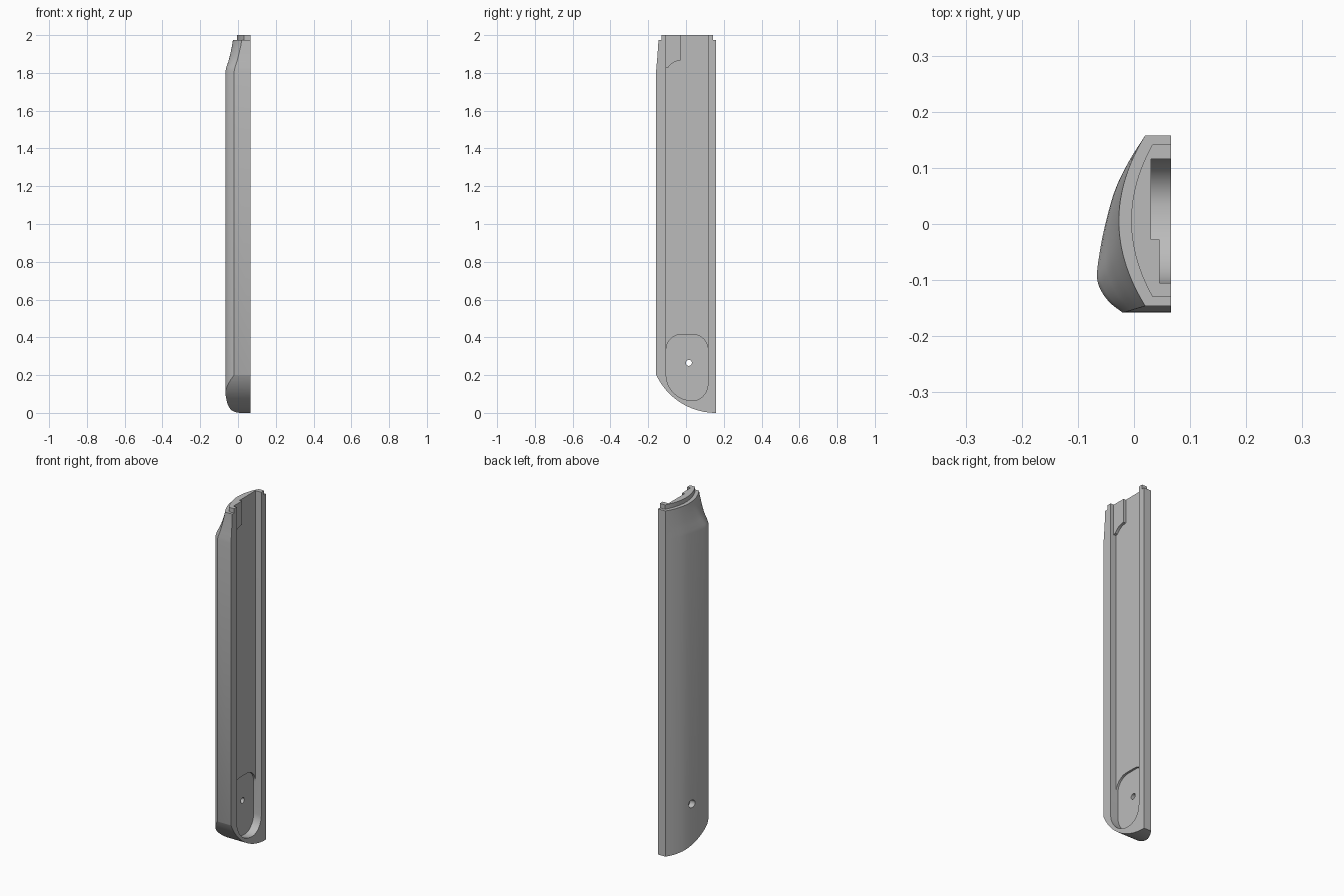
import bpy, bmesh, math
from mathutils import Vector

if "Cube" in bpy.data.objects:
    bpy.data.objects.remove(bpy.data.objects["Cube"], do_unlink=True)

grey = bpy.data.materials.new("plain grey")
grey.use_nodes = True
colour = (0.5, 0.5, 0.5, 1)
grey.diffuse_color = colour
grey.node_tree.nodes["Principled BSDF"].inputs["Base Color"].default_value = colour

FLAT = 0.066          # x of the flat mating face
BACK, FRONT = 0.158, -0.158


def loft(name, rings):
    """Skin closed rings of equal length and cap both ends."""
    bm = bmesh.new()
    loops = [[bm.verts.new(p) for p in ring] for ring in rings]
    n = len(loops[0])
    for a, b in zip(loops, loops[1:]):
        for i in range(n):
            j = (i + 1) % n
            bm.faces.new((a[i], a[j], b[j], b[i]))
    bm.faces.new(loops[0][::-1])
    bm.faces.new(loops[-1])
    bmesh.ops.recalc_face_normals(bm, faces=bm.faces)
    mesh = bpy.data.meshes.new(name)
    bm.to_mesh(mesh)
    bm.free()
    obj = bpy.data.objects.new(name, mesh)
    bpy.context.collection.objects.link(obj)
    mesh.materials.append(grey)
    return obj


def prism_x(name, outline, x0, x1):
    """Extrude a (y, z) outline along x."""
    return loft(name, [[(x, y, z) for y, z in outline] for x in (x0, x1)])


def arc(cy, cz, ry, rz, start, end, n=12):
    angles = [math.radians(start + (end - start) * i / n) for i in range(n + 1)]
    return [(cy + ry * math.cos(a), cz + rz * math.sin(a)) for a in angles]


def combine(target, tool, operation):
    """Apply one boolean and discard the tool."""
    tool.hide_render = True
    mod = target.modifiers.new(operation, 'BOOLEAN')
    mod.operation, mod.object, mod.solver = operation, tool, 'EXACT'
    bpy.context.view_layer.update()
    deps = bpy.context.evaluated_depsgraph_get()
    mesh = bpy.data.meshes.new_from_object(target.evaluated_get(deps))
    target.modifiers.clear()
    target.data = mesh
    bpy.data.objects.remove(tool, do_unlink=True)


def spline(pts, steps=5):
    """Catmull-Rom curve through the points."""
    pts = [Vector(p) for p in pts]
    ext = [2 * pts[0] - pts[1]] + pts + [2 * pts[-1] - pts[-2]]
    out = []
    for a, b, c, d in zip(ext, ext[1:], ext[2:], ext[3:]):
        for k in range(steps):
            t = k / steps
            out.append(0.5 * (2 * b + (c - a) * t + (2 * a - 5 * b + 4 * c - d) * t * t
                              + (3 * b - a - 3 * c + d) * t ** 3))
    return out + [pts[-1]]


def bow(y_back, y_front, x_edge, x_mid, n):
    """Shallow symmetric arc from back to front."""
    out = []
    for i in range(n):
        s = i / (n - 1)
        u = 2 * s - 1
        out.append(Vector((x_mid + (x_edge - x_mid) * u * u,
                           y_back + (y_front - y_back) * s)))
    return out


def closed(curve):
    return [Vector((FLAT, curve[0].y))] + curve + [Vector((FLAT, curve[-1].y))]


# Shell: full grip section, easing into a slimmer neck
section = spline([(0.02, BACK), (-0.010, 0.11), (-0.034, 0.06), (-0.051, 0), (-0.061, -0.05),
                  (-0.066, -0.094), (-0.058, -0.12), (-0.042, -0.141), (-0.02, FRONT)])
body = closed(section)
neck = closed(bow(BACK, -0.146, 0.02, -0.027, len(section)))
levels = [(-0.05, 0), (1.81, 0), (1.83, 0.1), (1.86, 0.36), (1.89, 0.56),
          (1.92, 0.73), (1.95, 0.9), (1.975, 1)]
shell = loft("grip_shell", [[(*a.lerp(b, t), z) for a, b in zip(body, neck)]
                            for z, t in levels])

# Locating tongue on top
lip = closed(bow(0.142, -0.13, 0.033, -0.005, 30))
combine(shell, loft("tongue", [[(*p, z) for p in lip] for z in (1.94, 2.0)]), 'UNION')

# Rounded heel
radius = 0.348
heel = [(-0.3, -0.2), (-0.3, 0.42)]
heel += arc(BACK, radius, radius, radius, 180, 270, 32) + [(0.3, 0), (0.3, -0.2)]
combine(shell, prism_x("heel_cutter", heel, -0.3, 0.3), 'DIFFERENCE')

# Long channel, leaving a raised pad at its top front corner
near, far = -0.105, 0.116
channel = [(near, 0.2), (far, 0.2), (far, 2.1), (-0.028, 2.1)]
channel += arc(-0.028, 1.79, 0.077, 0.075, 90, 148, 8) + [(near, 1.826)]
combine(shell, prism_x("channel_cutter", channel, 0.03, 0.2), 'DIFFERENCE')
pad = [(near, 1.7), (0, 1.7), (0, 2.1), (near, 2.1)]
combine(shell, prism_x("pad_cutter", pad, 0.045, 0.2), 'DIFFERENCE')

# Rounded pocket at the bottom of the channel
pocket = (arc(far - 0.08, 0.335, 0.08, 0.08, 0, 90) + arc(near + 0.08, 0.335, 0.08, 0.08, 90, 180)
          + arc(0.035, 0.2, 0.14, 0.135, 180, 270) + arc(0.035, 0.155, 0.081, 0.09, 270, 360))
combine(shell, prism_x("pocket_cutter", pocket, 0.018, 0.2), 'DIFFERENCE')

# Screw hole, wider on the outside
for name, r, x0, x1 in (("hole", 0.016, -0.2, 0.2), ("counterbore", 0.022, -0.2, -0.02)):
    combine(shell, prism_x(name, arc(0.015, 0.265, r, r, 0, 345, 23), x0, x1), 'DIFFERENCE')

# Smooth shading with crisp edges
bpy.ops.object.select_all(action='DESELECT')
shell.select_set(True)
bpy.context.view_layer.objects.active = shell
bpy.ops.object.shade_smooth_by_angle(angle=math.radians(25))
